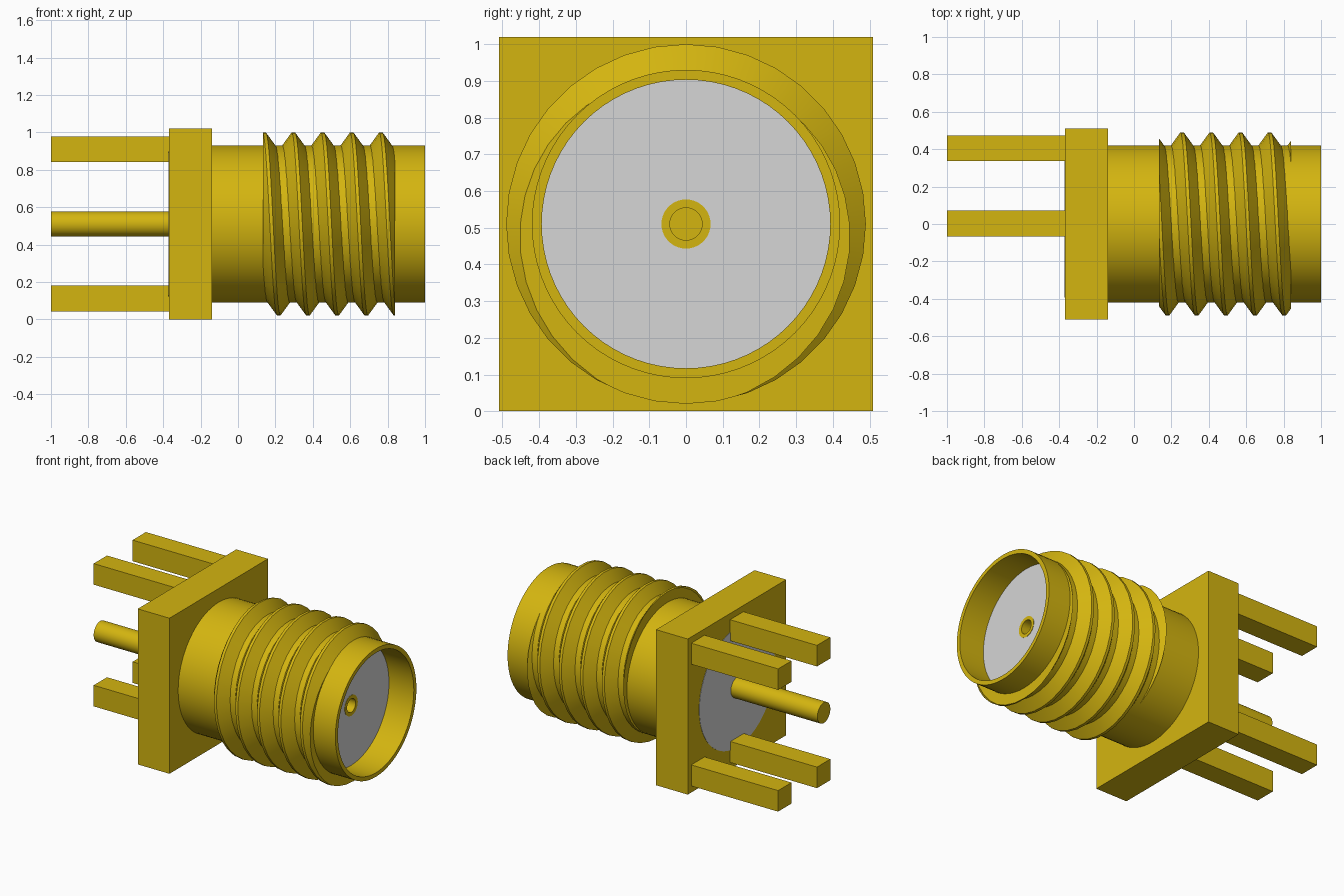
import bpy, bmesh, math
from mathutils import Vector

if "Cube" in bpy.data.objects:
    bpy.data.objects.remove(bpy.data.objects["Cube"])

CZ = 0.51  # height of the connector axis


def material(name, rgb):
    m = bpy.data.materials.new(name)
    m.use_nodes = True
    m.diffuse_color = (*rgb, 1)
    bsdf = m.node_tree.nodes["Principled BSDF"]
    bsdf.inputs["Base Color"].default_value = (*rgb, 1)
    return m


gold = material("gold", (0.658, 0.462, 0.005))
plastic = material("pale grey plastic", (0.672, 0.672, 0.672))


def finish(bm, name, mat, smooth=True):
    bmesh.ops.recalc_face_normals(bm, faces=bm.faces)
    me = bpy.data.meshes.new(name)
    bm.to_mesh(me)
    bm.free()
    me.materials.append(mat)
    ob = bpy.data.objects.new(name, me)
    bpy.context.collection.objects.link(ob)
    if smooth:
        bpy.ops.object.select_all(action='DESELECT')
        ob.select_set(True)
        bpy.context.view_layer.objects.active = ob
        bpy.ops.object.shade_smooth_by_angle(angle=math.radians(30))
    return ob


def box(name, lo, hi):
    bm = bmesh.new()
    bmesh.ops.create_cube(bm, size=1)
    for v in bm.verts:
        v.co = [l + (c + 0.5) * (h - l) for c, l, h in zip(v.co, lo, hi)]
    return finish(bm, name, gold, False)


def lathe(name, profile, mat, n=72):
    """Turn a closed (x, radius) outline around the connector axis."""
    bm = bmesh.new()
    rings = []
    for i in range(n):
        a = 2 * math.pi * i / n
        rings.append([bm.verts.new((x, r * math.sin(a), CZ + r * math.cos(a)))
                      for x, r in profile])
    m = len(profile)
    for i in range(n):
        p, q = rings[i], rings[(i + 1) % n]
        for j in range(m):
            k = (j + 1) % m
            if profile[j][1] or profile[k][1]:
                bm.faces.new((p[j], p[k], q[k], q[j]))
    bmesh.ops.remove_doubles(bm, verts=bm.verts, dist=1e-5)
    return finish(bm, name, mat)


# Square mounting flange
box("flange", (-0.37, -0.51, 0), (-0.14, 0.51, 1.02))

# Four solder legs
for y, side in ((0.405, "outer"), (0.002, "middle")):
    for z, level in ((0.112, "lower"), (0.91, "upper")):
        box(f"{level}_{side}_leg", (-1, y - 0.069, z - 0.069), (-0.36, y + 0.069, z + 0.069))

# Barrel shell, insulator core and hollow-tipped centre pin
lathe("barrel", [(-0.15, 0.42), (1, 0.42), (1, 0.393), (-0.15, 0.393)], gold)
lathe("insulator", [(-0.372, 0.06), (-0.372, 0.393), (0.82, 0.393), (0.82, 0.06)], plastic)
lathe("centre_pin", [(-1, 0), (-1, 0.067), (0.822, 0.067), (0.822, 0.044),
                     (0.7, 0.044), (0.7, 0)], gold, 40)


# Screw thread: a swept ridge, trimmed flat at both ends
def thread(pitch=0.156, start=0.14, x_min=0.135, x_max=0.84, seg=36):
    outline = [(-0.067, 0.41), (-0.009, 0.49), (0.009, 0.49), (0.067, 0.41)]
    bm = bmesh.new()
    rings = []
    for i in range(-seg, int(5.5 * seg) + 1):
        a = 2 * math.pi * i / seg
        rings.append([bm.verts.new((start + pitch * i / seg + dx,
                                    -r * math.sin(a), CZ + r * math.cos(a)))
                      for dx, r in outline])
    for p, q in zip(rings, rings[1:]):
        for j in range(4):
            k = (j + 1) % 4
            bm.faces.new((p[j], p[k], q[k], q[j]))
    bm.faces.new(rings[0])
    bm.faces.new(rings[-1])
    for x, direction in ((x_min, -1), (x_max, 1)):
        cut = bmesh.ops.bisect_plane(bm, geom=bm.verts[:] + bm.edges[:] + bm.faces[:],
                                     plane_co=(x, 0, 0), plane_no=(direction, 0, 0),
                                     clear_outer=True)
        rim = [e for e in cut["geom_cut"] if isinstance(e, bmesh.types.BMEdge)]
        bmesh.ops.triangle_fill(bm, edges=rim, use_beauty=True,
                                normal=Vector((direction, 0, 0)))
    return finish(bm, "screw_thread", gold)


thread()
